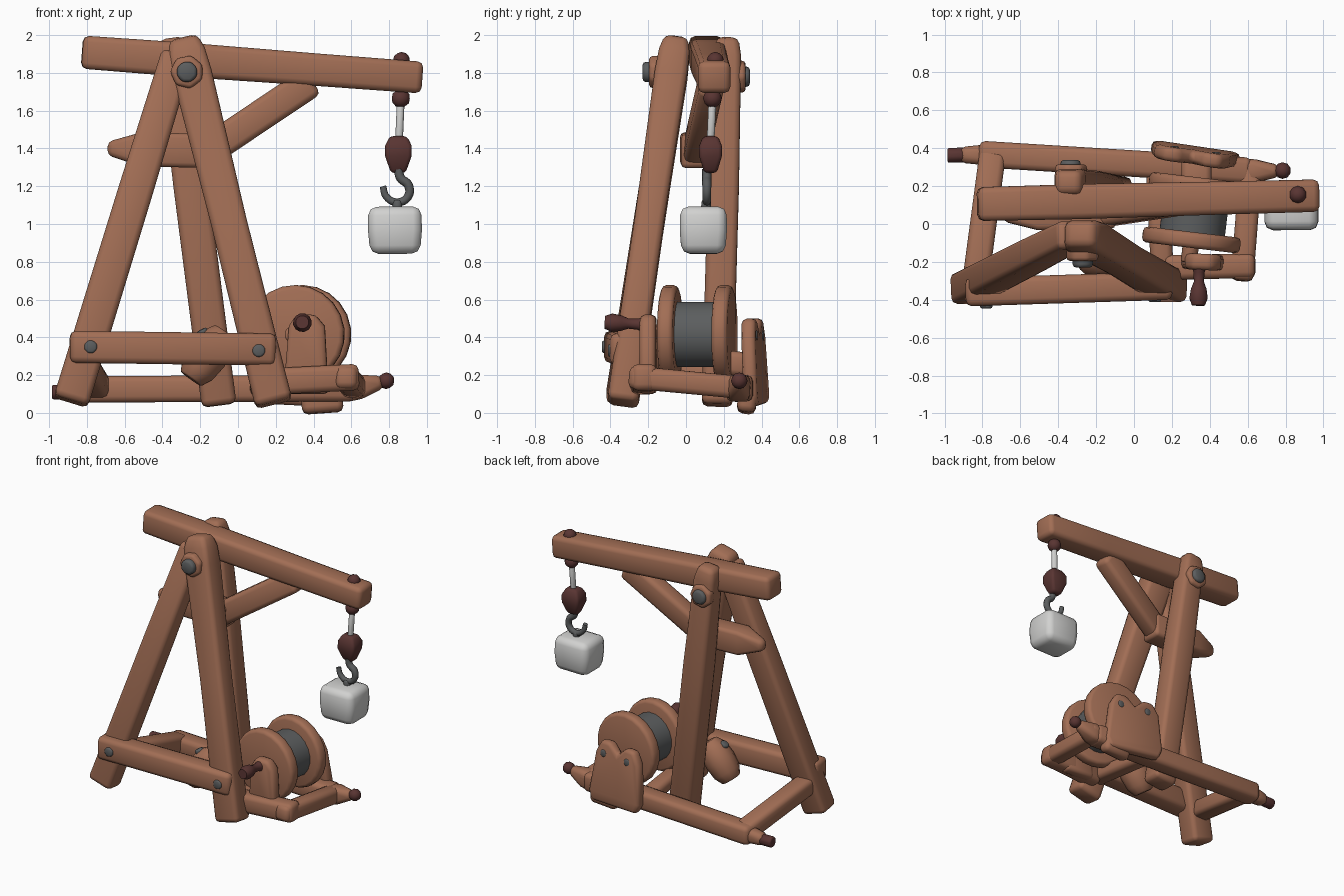
import bpy, bmesh, math
from mathutils import Vector, Matrix

if "Cube" in bpy.data.objects:
    bpy.data.objects.remove(bpy.data.objects["Cube"], do_unlink=True)


def material(name, rgb):
    m = bpy.data.materials.new(name)
    m.use_nodes = True
    m.diffuse_color = (*rgb, 1)
    m.node_tree.nodes["Principled BSDF"].inputs["Base Color"].default_value = (*rgb, 1)
    return m


WOOD = material("brown wood", (0.36, 0.155, 0.09))
DARK = material("dark red brown", (0.1, 0.035, 0.032))
IRON = material("dark iron", (0.105, 0.11, 0.112))
STONE = material("pale stone", (0.64, 0.64, 0.63))


def finish(name, bm, mat, bevel):
    bmesh.ops.recalc_face_normals(bm, faces=bm.faces)
    if bevel:
        edges = [e for e in bm.edges if e.calc_face_angle(0) > math.radians(40)]
        bmesh.ops.bevel(bm, geom=edges, offset=bevel, segments=2, profile=0.5,
                        affect='EDGES', clamp_overlap=True)
    me = bpy.data.meshes.new(name)
    bm.to_mesh(me)
    bm.free()
    me.materials.append(mat)
    ob = bpy.data.objects.new(name, me)
    bpy.context.collection.objects.link(ob)
    bpy.ops.object.select_all(action='DESELECT')
    ob.select_set(True)
    bpy.context.view_layer.objects.active = ob
    bpy.ops.object.shade_smooth_by_angle(angle=math.radians(48))


def loft(name, a, b, w, d, sides=4, rings=((0, 1), (1, 1)), mat=WOOD, bevel=0.032, ref=(0, 1, 0)):
    """Prism from a to b; rings are (position, scale) pairs along its length."""
    a, b, ref = Vector(a), Vector(b), Vector(ref)
    axis = (b - a).normalized()
    v = (ref - axis * ref.dot(axis)).normalized()
    u = v.cross(axis)
    k = math.sqrt(2) if sides == 4 else 1
    bm = bmesh.new()
    loops = []
    for t, s in rings:
        loop = []
        for i in range(sides):
            ang = math.tau * (i + 0.5) / sides
            loop.append(bm.verts.new(a.lerp(b, t) + (u * math.cos(ang) * w / 2
                                     + v * math.sin(ang) * d / 2) * k * s))
        loops.append(loop)
    for p, q in zip(loops, loops[1:]):
        for i in range(sides):
            j = (i + 1) % sides
            bm.faces.new((p[i], p[j], q[j], q[i]))
    bm.faces.new(loops[0])
    bm.faces.new(loops[-1])
    finish(name, bm, mat, bevel)


def rod(name, a, b, r, mat=IRON, sides=8, rings=((0, 1), (1, 1)), bevel=0.01):
    flat = abs(b[2] - a[2]) < 0.1
    loft(name, a, b, 2 * r, 2 * r, sides, rings, mat, bevel,
         (0.02, 0.03, 1) if flat else (0, 1, 0))


def knob(name, loc, r):
    bm = bmesh.new()
    bmesh.ops.create_icosphere(bm, subdivisions=2, radius=r, matrix=Matrix.Translation(loc))
    finish(name, bm, DARK, 0)


def plate(name, outline, origin, turn, lean, thick, bevel=0.025):
    """Upright board: (x, z) outline extruded in y, leaned about x, turned about z."""
    bm = bmesh.new()
    face = bm.faces.new([bm.verts.new((x, -thick / 2, z)) for x, z in outline])
    out = bmesh.ops.extrude_face_region(bm, geom=[face])
    bmesh.ops.translate(bm, vec=(0, thick, 0),
                        verts=[g for g in out["geom"] if isinstance(g, bmesh.types.BMVert)])
    bm.transform(Matrix.Translation(origin) @ Matrix.Rotation(turn, 4, 'Z')
                 @ Matrix.Rotation(lean, 4, 'X'))
    finish(name, bm, WOOD, bevel)


# A-frame legs and rear post
loft("front_leg_right", (-0.885, -0.345, 0.06), (-0.32, -0.055, 1.9), 0.19, 0.165,
     rings=((0, 1), (0.6, 0.97), (1, 0.9)))
loft("front_leg_left", (0.19, -0.335, 0.05), (-0.29, -0.05, 1.985), 0.2, 0.165,
     rings=((0, 1), (0.5, 0.95), (0.9, 1.05), (0.96, 0.98), (1, 0.75)))
loft("rear_post", (-0.1, 0.165, 0.04), (-0.35, 0.22, 1.985), 0.185, 0.165,
     rings=((0, 1), (0.6, 1), (0.95, 0.9), (1, 0.7)))

# Boom, brace and its butt end
loft("boom", (-0.825, 0.105, 1.91), (0.975, 0.15, 1.775), 0.175, 0.178,
     rings=((0, 1), (0.3, 1.04), (0.7, 0.98), (1, 0.96)))
loft("brace", (0.39, 0.135, 1.755), (-0.2, 0.045, 1.36), 0.165, 0.13)
loft("brace_end", (-0.1, 0.055, 1.385), (-0.69, 0.045, 1.4), 0.18, 0.16,
     rings=((0, 1), (0.7, 1), (1, 0.4)), bevel=0.025)

# Apex washers and bolts: outer ends of the wood and of the iron
for name, x, y, z, wood_y, iron_y in (("front", -0.27, -0.1, 1.805, -0.195, -0.23),
                                      ("rear", -0.335, 0.25, 1.78, 0.315, 0.338)):
    rod(name + "_washer", (x, y, z), (x, wood_y, z), 0.09, WOOD, 7, bevel=0.018)
    rod(name + "_apex_bolt", (x, y, z), (x, iron_y, z), 0.058, IRON, 8, bevel=0.018)

# Ground frame
loft("front_rail", (-0.89, -0.36, 0.35), (0.2, -0.325, 0.335), 0.17, 0.15)
for x, y, z in ((-0.78, -0.435, 0.35), (0.11, -0.403, 0.33)):
    rod("rail_bolt", (x, y + 0.04, z), (x, y - 0.01, z), 0.036)
loft("side_beam", (-0.84, -0.33, 0.29), (-0.745, 0.38, 0.13), 0.14, 0.13, ref=(0, 0, 1))
loft("rear_rail", (-0.82, 0.37, 0.125), (0.62, 0.28, 0.13), 0.14, 0.14)
loft("rear_rail_nub_right", (-0.78, 0.365, 0.12), (-0.92, 0.365, 0.11), 0.11, 0.11,
     rings=((0, 1), (1, 0.75)))
loft("rear_rail_nub_left", (0.56, 0.28, 0.12), (0.77, 0.28, 0.165), 0.13, 0.12,
     rings=((0, 1), (0.4, 1), (1, 0.5)))
rod("rail_peg_right", (-0.89, 0.365, 0.11), (-0.985, 0.362, 0.11), 0.042, DARK)
knob("rail_peg_left", (0.785, 0.282, 0.17), 0.044)

# Short log resting behind the front rail, with its pin
rod("log", (-0.25, -0.19, 0.18), (-0.07, -0.17, 0.43), 0.105, WOOD, 12,
    ((0, 0.65), (0.2, 0.95), (0.5, 1.05), (0.8, 0.95), (1, 0.6)), 0.01)
rod("log_pin", (-0.14, -0.185, 0.34), (-0.195, -0.195, 0.44), 0.033)

# Winch frame
loft("winch_front_beam", (0.16, -0.23, 0.165), (0.64, -0.22, 0.19), 0.14, 0.13)
loft("winch_side_beam", (0.57, -0.3, 0.19), (0.62, 0.34, 0.13), 0.12, 0.12, ref=(0, 0, 1))
loft("winch_inner_beam", (0.15, -0.26, 0.18), (0.12, 0.34, 0.13), 0.12, 0.1, ref=(0, 0, 1))
plate("winch_front_plate", ((-0.12, 0.1), (0.12, 0.1), (0.1, 0.46), (0.05, 0.52),
                            (-0.05, 0.52), (-0.09, 0.46)), (0.36, -0.2, 0), -0.05, 0, 0.085)
plate("winch_rear_plate", ((-0.19, 0.05), (0.22, 0.03), (0.25, 0.1), (0.2, 0.41),
                           (0.15, 0.5), (0.07, 0.5), (0, 0.43), (-0.07, 0.5),
                           (-0.15, 0.5), (-0.2, 0.41), (-0.22, 0.12)),
      (0.31, 0.38, 0), -0.15, 0.06, 0.075)
loft("rear_plate_foot", (0.45, 0.315, 0), (0.44, 0.335, 0.14), 0.22, 0.1)
loft("rear_plate_spacer", (0.33, 0.18, 0.27), (0.33, 0.36, 0.25), 0.16, 0.13, ref=(0, 0, 1))
for x, y in ((0.21, 0.4), (0.43, 0.367)):
    rod("plate_bolt", (x, y - 0.05, 0.41), (x, y + 0.012, 0.41), 0.031)

# Drum with its flanges, axle and crank handle
axis = Vector((0.12, 1, 0)).normalized()
hub = Vector((0.32, 0.055, 0.415))
rod("drum", hub - axis * 0.14, hub + axis * 0.14, 0.175, IRON, 20, bevel=0)
for name, offset in (("front_flange", -0.14), ("rear_flange", 0.15)):
    c = hub + axis * offset
    rod(name, c - axis * 0.042, c + axis * 0.042, 0.262, WOOD, 22, bevel=0.024)
rod("axle", hub - axis * 0.26, hub, 0.045, WOOD, 10)
rod("crank_handle", (0.345, -0.18, 0.465), (0.34, -0.43, 0.48), 0.05, DARK, 12,
    ((0, 0.85), (0.15, 0.9), (0.3, 0.6), (0.5, 0.55), (0.65, 0.85), (0.85, 1), (1, 0.7)), 0)

# Hanging tackle
knob("boom_peg_top", (0.865, 0.155, 1.865), 0.046)
knob("boom_peg_bottom", (0.862, 0.14, 1.665), 0.05)
rod("rope", (0.862, 0.14, 1.66), (0.852, 0.13, 1.43), 0.022, STONE)
loft("pulley_block", (0.85, 0.13, 1.465), (0.848, 0.13, 1.27), 0.14, 0.12, 4,
     ((0, 0.65), (0.25, 1), (0.55, 1), (1, 0.55)), DARK, 0.018)

# Hook swept along a short curve
cu = bpy.data.curves.new("hook", 'CURVE')
cu.dimensions = '3D'
cu.bevel_depth = 0.024
cu.bevel_resolution = 2
cu.use_fill_caps = True
cu.resolution_u = 5
path = ((0.85, 1.29), (0.86, 1.245), (0.902, 1.205), (0.9, 1.145), (0.845, 1.115),
        (0.785, 1.145), (0.767, 1.2))
sp = cu.splines.new('BEZIER')
sp.bezier_points.add(len(path) - 1)
for i, (bp, (x, z)) in enumerate(zip(sp.bezier_points, path)):
    bp.co = (x, 0.11, z)
    bp.radius = 1 - 0.07 * max(0, i - 2)
    bp.handle_left_type = bp.handle_right_type = 'AUTO'
cu.materials.append(IRON)
bpy.context.collection.objects.link(bpy.data.objects.new("hook", cu))
rod("weight_stem", (0.843, 0.105, 1.07), (0.843, 0.108, 1.125), 0.028)

# Stone weight
loft("weight", (0.832, 0.092, 0.842), (0.83, 0.092, 1.092), 0.28, 0.245,
     rings=((0, 0.94), (0.5, 1.02), (1, 1)), mat=STONE, bevel=0.045)
